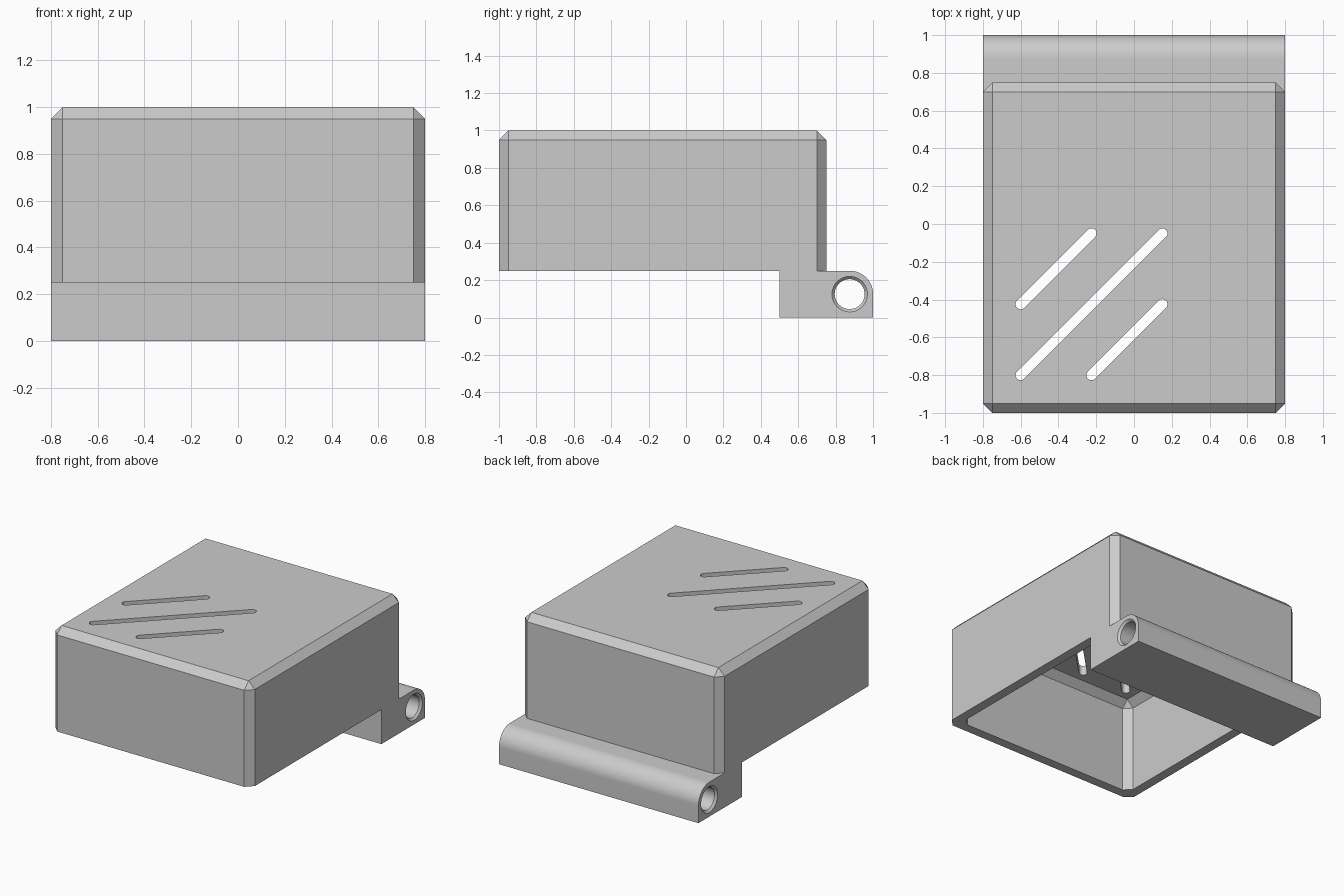
import bpy, bmesh, math
from mathutils import Vector

cube = bpy.data.objects.get("Cube")
if cube:
    bpy.data.objects.remove(cube, do_unlink=True)

WALL, CHAMFER = 0.07, 0.05

grey = bpy.data.materials.new("light grey")
grey.use_nodes = True
COLOUR = (0.6, 0.6, 0.6, 1)
grey.diffuse_color = COLOUR
grey.node_tree.nodes["Principled BSDF"].inputs["Base Color"].default_value = COLOUR


def make_object(name, bm):
    bmesh.ops.recalc_face_normals(bm, faces=bm.faces)
    mesh = bpy.data.meshes.new(name)
    bm.to_mesh(mesh)
    bm.free()
    mesh.materials.append(grey)
    obj = bpy.data.objects.new(name, mesh)
    bpy.context.collection.objects.link(obj)
    return obj


def extruded(name, outline, direction):
    """Prism made by sweeping a flat outline along a direction."""
    bm = bmesh.new()
    face = bm.faces.new([bm.verts.new(p) for p in outline])
    swept = bmesh.ops.extrude_face_region(bm, geom=[face], use_keep_orig=True)
    moved = [v for v in swept["geom"] if isinstance(v, bmesh.types.BMVert)]
    bmesh.ops.translate(bm, verts=moved, vec=Vector(direction))
    return make_object(name, bm)


def chamfered_box(name, low, high):
    """Box with every edge chamfered except around the bottom."""
    bm = bmesh.new()
    bmesh.ops.create_cube(bm, size=1)
    low, high = Vector(low), Vector(high)
    for v in bm.verts:
        v.co = Vector([high[i] if v.co[i] > 0 else low[i] for i in range(3)])
    edges = [e for e in bm.edges if max(v.co.z for v in e.verts) > low.z + CHAMFER]
    bmesh.ops.bevel(bm, geom=edges, offset=CHAMFER, offset_type='OFFSET',
                    segments=1, affect='EDGES', clamp_overlap=False)
    return make_object(name, bm)


def cut(target, cutter):
    mod = target.modifiers.new("cut", 'BOOLEAN')
    mod.operation, mod.solver, mod.object = 'DIFFERENCE', 'EXACT', cutter
    bpy.context.view_layer.objects.active = target
    bpy.ops.object.modifier_apply(modifier=mod.name)
    bpy.data.objects.remove(cutter, do_unlink=True)


def slot_cutter(start, end, radius=0.027, steps=12):
    """Upright prism with a rounded slot outline."""
    a, b = Vector((*start, 0.8)), Vector((*end, 0.8))
    angle = math.atan2(b.y - a.y, b.x - a.x)
    outline = []
    for centre, first in ((b, angle - math.pi / 2), (a, angle + math.pi / 2)):
        for i in range(steps + 1):
            t = first + math.pi * i / steps
            outline.append(centre + radius * Vector((math.cos(t), math.sin(t), 0)))
    return extruded("slot_cutter", outline, (0, 0, 0.4))


# Hollow cover, open underneath
cover = chamfered_box("cover", (-0.8, -1, 0.25), (0.8, 0.75, 1))
cut(cover, chamfered_box("cavity_cutter", (WALL - 0.8, WALL - 1, 0.1),
                         (0.8 - WALL, 0.75 - WALL, 1 - WALL)))

# Three diagonal slots through the top
for start, end in (((-0.6, -0.425), (-0.225, -0.05)),
                   ((-0.6, -0.8), (0.15, -0.05)),
                   ((-0.225, -0.8), (0.15, -0.425))):
    cut(cover, slot_cutter(start, end))

# Hinge bar with a rounded upper back edge
PIN_Y, PIN_Z, ROUND = 0.875, 0.125, 0.125
profile = [(-0.8, 0.5, 0.25), (-0.8, 0.5, 0), (-0.8, 1, 0)]
for i in range(25):
    t = math.pi / 2 * i / 24
    profile.append((-0.8, PIN_Y + ROUND * math.cos(t), PIN_Z + ROUND * math.sin(t)))
hinge = extruded("hinge_bar", profile, (1.6, 0, 0))

# Pin hole with countersunk ends, made as one turned cutter
bm = bmesh.new()
rings = []
for x, r in ((-0.82, 0.115), (-0.785, 0.08), (0.785, 0.08), (0.82, 0.115)):
    ring = []
    for i in range(48):
        t = math.tau * i / 48
        ring.append(bm.verts.new((x, PIN_Y + r * math.cos(t), PIN_Z + r * math.sin(t))))
    rings.append(ring)
for ra, rb in zip(rings, rings[1:]):
    for i in range(48):
        j = (i + 1) % 48
        bm.faces.new((ra[i], ra[j], rb[j], rb[i]))
bm.faces.new(rings[0])
bm.faces.new(rings[-1])
cut(hinge, make_object("pin_hole_cutter", bm))

# Smooth the curved surfaces, keep the edges sharp
for obj in (cover, hinge):
    bpy.ops.object.select_all(action='DESELECT')
    obj.select_set(True)
    bpy.context.view_layer.objects.active = obj
    bpy.ops.object.shade_smooth_by_angle(angle=math.radians(25))
